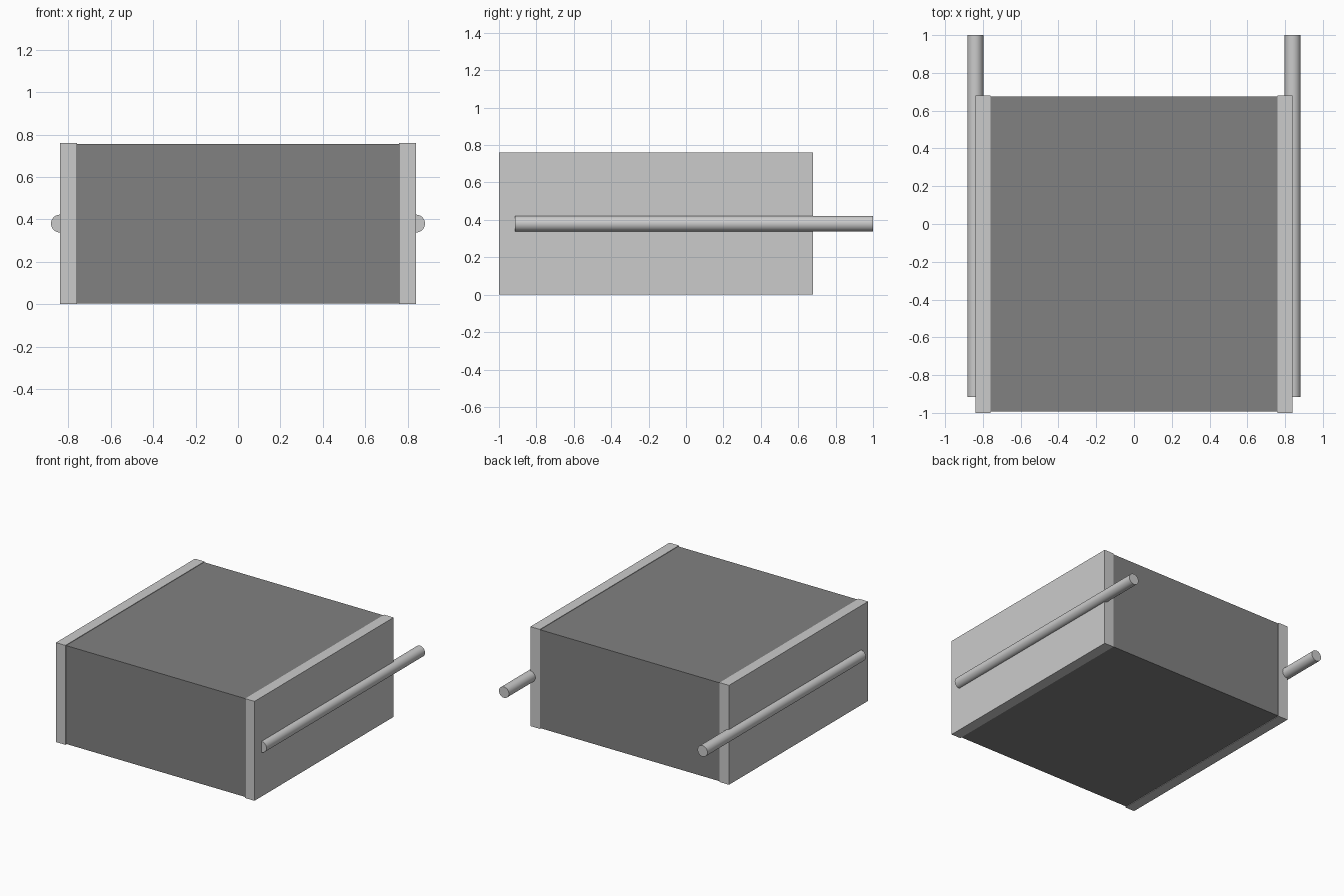
import bpy, math

if "Cube" in bpy.data.objects:
    bpy.data.objects.remove(bpy.data.objects["Cube"])

dark = bpy.data.materials.new("dark_grey")
dark.diffuse_color = (0.22, 0.22, 0.22, 1)
dark.use_nodes = True
dark.node_tree.nodes["Principled BSDF"].inputs["Base Color"].default_value = dark.diffuse_color


def box(name, lo, hi):
    mid = [(a + b) / 2 for a, b in zip(lo, hi)]
    bpy.ops.mesh.primitive_cube_add(size=1, location=mid)
    ob = bpy.context.object
    ob.name = name
    ob.scale = [b - a for a, b in zip(lo, hi)]
    bpy.ops.object.transform_apply(location=False, rotation=False, scale=True)
    return ob


def rod(name, x, z, radius, y0, y1):
    bpy.ops.mesh.primitive_cylinder_add(
        vertices=32, radius=radius, depth=y1 - y0,
        location=(x, (y0 + y1) / 2, z), rotation=(math.pi / 2, 0, 0))
    bpy.context.object.name = name
    bpy.ops.object.shade_smooth_by_angle(angle=math.radians(40))


# Dark central block, set back slightly from the side panels
body = box("body", (-0.76, -0.992, 0.004), (0.76, 0.676, 0.756))
body.data.materials.append(dark)

# Side panels, each with a rod half sunk into its outer face
for side, s in (("left", -1), ("right", 1)):
    x0, x1 = sorted((s * 0.76, s * 0.84))
    box(side + "_panel", (x0, -1.0, 0.0), (x1, 0.68, 0.76))
    rod(side + "_rod", s * 0.84, 0.38, 0.042, -0.915, 1.0)
